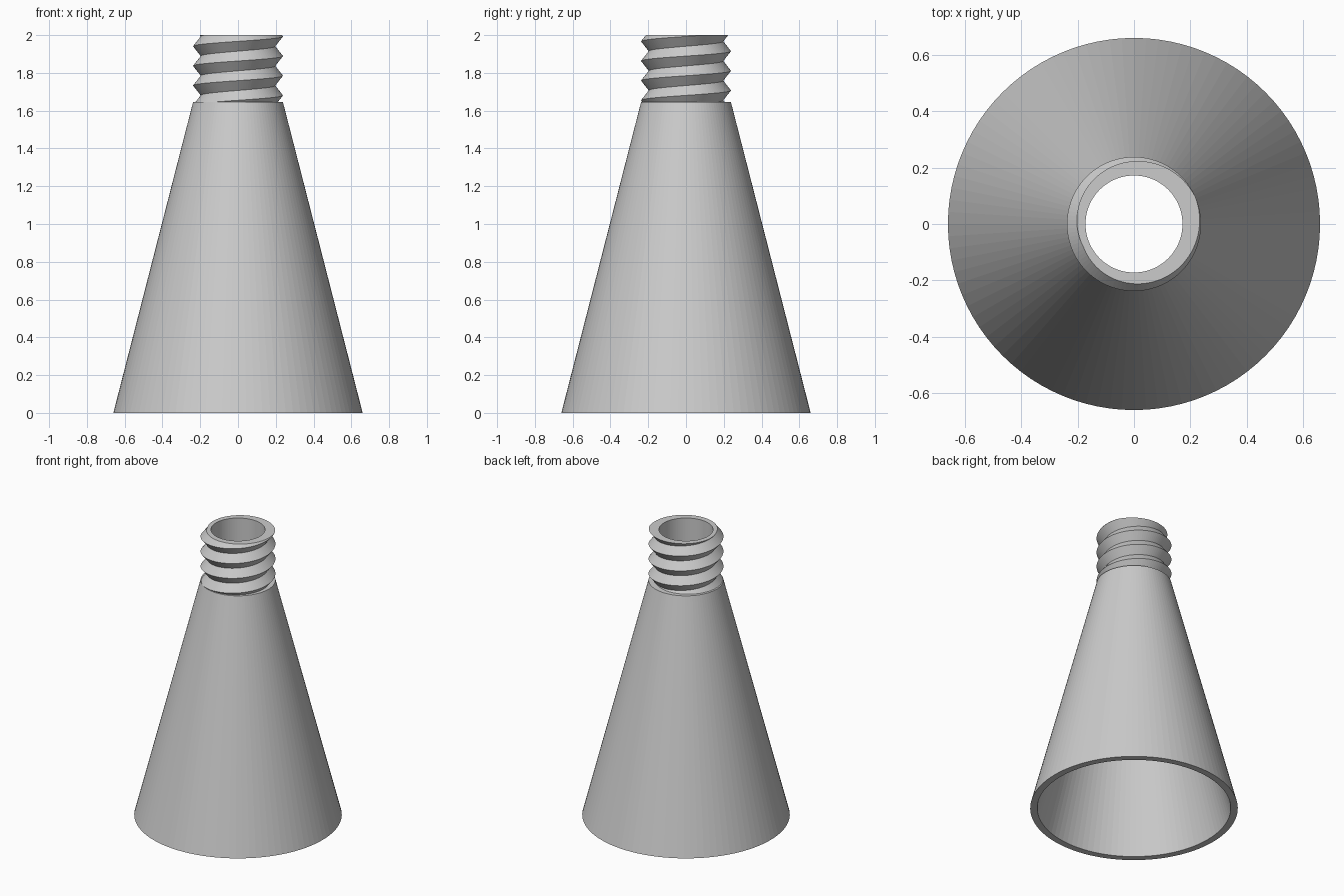
import bpy, bmesh, math

if "Cube" in bpy.data.objects:
    bpy.data.objects.remove(bpy.data.objects["Cube"])

N = 96                      # sides around the axis
SHOULDER, TOP = 1.645, 2.0  # heights of cone top and neck top
CREST, ROOT, BORE = 0.238, 0.197, 0.172
PITCH, START = 0.104, 1.473  # thread pitch, crest height at +x

grey = bpy.data.materials.new("light grey")
grey.diffuse_color = (0.6, 0.6, 0.6, 1)
grey.use_nodes = True
grey.node_tree.nodes["Principled BSDF"].inputs["Base Color"].default_value = grey.diffuse_color


def point(r, i, z):
    a = 2 * math.pi * i / N
    return (r * math.cos(a), r * math.sin(a), z)


def ring(bm, r, z):
    return [bm.verts.new(point(r, i, z)) for i in range(N)]


def join(bm, lower, upper):
    for i in range(N):
        j = (i + 1) % N
        bm.faces.new((lower[i], lower[j], upper[j], upper[i]))


def finish(bm, name):
    mesh = bpy.data.meshes.new(name)
    bm.to_mesh(mesh)
    bm.free()
    mesh.materials.append(grey)
    obj = bpy.data.objects.new(name, mesh)
    bpy.context.collection.objects.link(obj)
    return obj


# Hollow cone: closed wall profile swept around the axis
bm = bmesh.new()
profile = [(0.66, 0), (CREST, SHOULDER), (BORE, SHOULDER), (0.615, 0)]
rings = [ring(bm, r, z) for r, z in profile]
for k in range(4):
    join(bm, rings[k], rings[(k + 1) % 4])
bmesh.ops.recalc_face_normals(bm, faces=bm.faces)
finish(bm, "cone_body")

# Threaded neck: helical V ridge trimmed flat at both ends
bm = bmesh.new()
steps = N * 7
crest = [bm.verts.new(point(CREST, i, START + PITCH * i / N)) for i in range(steps)]
root = [bm.verts.new(point(ROOT, i, START + PITCH * (i / N + 0.5))) for i in range(steps)]
for i in range(steps - N - 1):
    bm.faces.new((crest[i], crest[i + 1], root[i + 1], root[i]))
    bm.faces.new((root[i], root[i + 1], crest[i + 1 + N], crest[i + N]))
for z, up in ((SHOULDER, -1), (TOP, 1)):
    bmesh.ops.bisect_plane(bm, geom=bm.verts[:] + bm.edges[:] + bm.faces[:], dist=1e-6,
                           plane_co=(0, 0, z), plane_no=(0, 0, up), clear_outer=True)

# Bore and flat rim inside the neck
rim = [e for e in bm.edges if e.is_boundary
       and all(abs(v.co.z - TOP) < 1e-4 for v in e.verts)]
low, high = ring(bm, BORE, SHOULDER), ring(bm, BORE, TOP)
join(bm, high, low)
inner = [bm.edges.get((high[i], high[(i + 1) % N])) for i in range(N)]
bmesh.ops.bridge_loops(bm, edges=rim + inner)
bmesh.ops.recalc_face_normals(bm, faces=bm.faces)
finish(bm, "threaded_neck")
